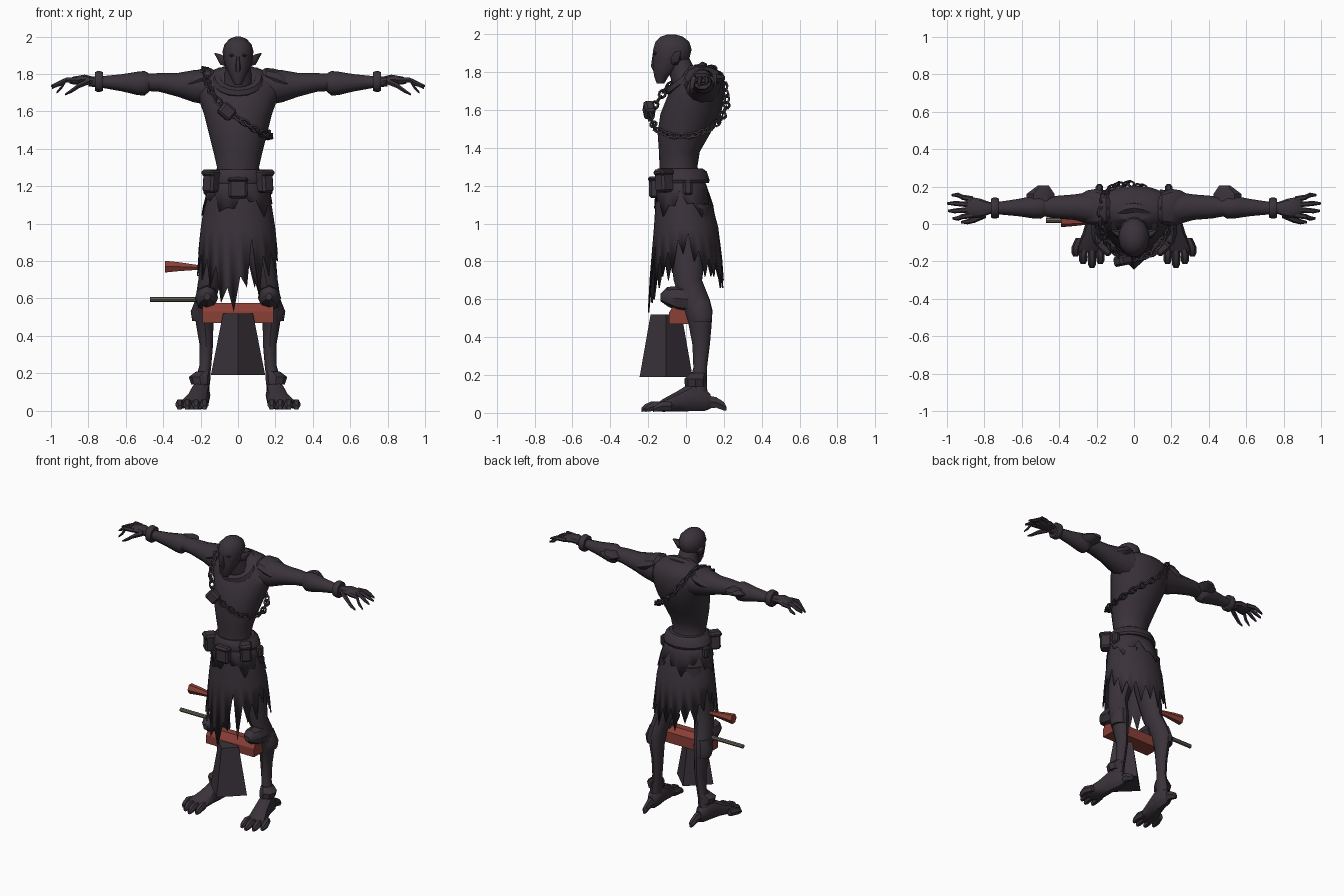
import bpy, bmesh, math
from mathutils import Vector, Matrix


def mat(name, c):
    m = bpy.data.materials.new(name)
    m.diffuse_color = (*c, 1)
    return m


DARK = mat("dark_plum", (.042, .033, .042))
RED = mat("brick_red", (.25, .05, .037))
ROD = mat("dull_metal", (.15, .13, .1))


def finish(name, bm, m=DARK, angle=35, thick=0):
    bmesh.ops.recalc_face_normals(bm, faces=bm.faces[:])
    me = bpy.data.meshes.new(name)
    bm.to_mesh(me)
    bm.free()
    ob = bpy.data.objects.new(name, me)
    bpy.context.collection.objects.link(ob)
    me.materials.append(m)
    if thick:
        ob.modifiers.new("thickness", 'SOLIDIFY').thickness = thick
    if angle:
        bpy.ops.object.select_all(action='DESELECT')
        ob.select_set(True)
        bpy.context.view_layer.objects.active = ob
        bpy.ops.object.shade_smooth_by_angle(angle=math.radians(angle))
    return ob


def loft(name, secs, axis='z', n=12, m=DARK, angle=35, turn=0, s=1):
    """Skin elliptical rings (x, y, z, ra, rb) along an axis; s=-1 mirrors in x."""
    bm = bmesh.new()
    rings = []
    for x, y, z, a, b in secs:
        ring = []
        for i in range(n):
            t = 2 * math.pi * i / n + turn
            u, v = a * math.cos(t), b * math.sin(t)
            d = {'z': (u, v, 0), 'x': (0, u, v), 'y': (u, 0, v)}[axis]
            ring.append(bm.verts.new((s * (x + d[0]), y + d[1], z + d[2])))
        rings.append(ring)
    for r, q in zip(rings, rings[1:]):
        for i in range(n):
            j = (i + 1) % n
            bm.faces.new((r[i], r[j], q[j], q[i]))
    bm.faces.new(rings[0])
    bm.faces.new(rings[-1])
    return finish(name, bm, m, angle)


def box(name, loc, size, rot=(0, 0, 0), m=DARK, bevel=.012):
    bm = bmesh.new()
    bmesh.ops.create_cube(bm, size=1)
    bmesh.ops.scale(bm, vec=size, verts=bm.verts[:])
    if bevel:
        bmesh.ops.bevel(bm, geom=bm.edges[:], offset=bevel, segments=1, affect='EDGES')
    R = Matrix.Rotation(rot[2], 4, 'Z') @ Matrix.Rotation(rot[1], 4, 'Y') @ Matrix.Rotation(rot[0], 4, 'X')
    bmesh.ops.transform(bm, matrix=Matrix.Translation(loc) @ R, verts=bm.verts[:])
    return finish(name, bm, m, 0)


def ring(name, M, R, r, sx=1, nu=10, nv=5):
    """Torus about local z, stretched along local x."""
    bm = bmesh.new()
    g = []
    for i in range(nu):
        t = 2 * math.pi * i / nu
        row = []
        for j in range(nv):
            p = 2 * math.pi * j / nv
            w = R + r * math.cos(p)
            row.append(bm.verts.new(M @ Vector((sx * w * math.cos(t), w * math.sin(t), r * math.sin(p)))))
        g.append(row)
    for i in range(nu):
        for j in range(nv):
            k, l = (i + 1) % nu, (j + 1) % nv
            bm.faces.new((g[i][j], g[k][j], g[k][l], g[i][l]))
    return finish(name, bm)


# torso, neck, collar
loft("torso", [(0, -.02, 1.2, .14, .12), (0, -.04, 1.3, .112, .1), (0, -.035, 1.38, .13, .108),
               (0, -.01, 1.48, .155, .14), (0, .025, 1.58, .18, .16), (0, .055, 1.68, .215, .15),
               (0, .08, 1.75, .235, .125), (0, .085, 1.8, .18, .1), (0, .075, 1.835, .1, .06)], n=16)
loft("neck", [(0, .04, 1.7, .1, .1), (0, -.01, 1.78, .075, .075), (0, -.04, 1.87, .06, .06)])
ring("collar", Matrix.Translation((0, .005, 1.765)) @ Matrix.Rotation(.65, 4, 'X'), .105, .028, 1.05, 16, 6)

# head with pointed mask, brow, nose and ears
loft("head", [(0, -.135, 1.74, .018, .02), (0, -.13, 1.78, .038, .04), (0, -.1, 1.82, .058, .075),
              (0, -.078, 1.87, .076, .098), (0, -.072, 1.92, .083, .104), (0, -.072, 1.96, .072, .092),
              (0, -.075, 1.988, .045, .06), (0, -.078, 2.0, .015, .02)], n=14)
loft("nose", [(0, -.155, 1.79, .012, .012), (0, -.168, 1.83, .018, .02), (0, -.165, 1.9, .01, .012)], n=6)
box("brow", (0, -.155, 1.9), (.1, .04, .02))
for s in (1, -1):
    loft("ear", [(.06, -.06, 1.865, .03, .03), (.095, -.05, 1.878, .02, .032), (.125, -.03, 1.91, .003, .004)],
         'x', 6, s=s)

# arms, cuffs, hands
for s in (1, -1):
    loft("upper_arm", [(.14, .085, 1.73, .1, .1), (.24, .085, 1.735, .085, .085), (.32, .09, 1.742, .068, .064),
                       (.42, .09, 1.755, .06, .05), (.5, .09, 1.755, .045, .045)], 'x', s=s)
    loft("forearm", [(.47, .09, 1.755, .045, .045), (.5, .09, 1.75, .062, .066), (.54, .09, 1.75, .06, .062),
                     (.62, .088, 1.753, .046, .046), (.72, .085, 1.757, .034, .032), (.8, .085, 1.76, .03, .026)],
         'x', s=s)
    loft("elbow_spike", [(.5, .11, 1.755, .07, .04), (.5, .16, 1.765, .075, .03), (.485, .205, 1.77, .03, .012)],
         'y', 6, s=s)
    loft("wrist_band", [(.722, .085, 1.76, .05, .052), (.735, .085, 1.76, .056, .058),
                        (.752, .085, 1.76, .056, .058), (.765, .085, 1.76, .05, .052)], 'x', 10, s=s)
    loft("palm", [(.76, .085, 1.76, .028, .024), (.82, .085, 1.772, .05, .026), (.88, .09, 1.765, .056, .022),
                  (.9, .09, 1.762, .05, .014)], 'x', 10, s=s)
    for y0, y1, x1, z1 in ((.048, .03, .97, 1.7), (.076, .07, .995, 1.725),
                           (.104, .11, 1.0, 1.735), (.132, .155, .975, 1.735)):
        loft("finger", [(.86, y0, 1.768, .016, .016), (.92, (y0 + y1) / 2, 1.768, .014, .014),
                        (.96 if x1 > .98 else .94, y1, (z1 + 1.765) / 2, .013, .013), (x1, y1, z1, .006, .007)],
             'x', 6, s=s)
    loft("thumb", [(.79, .055, 1.765, .022, .02), (.85, .025, 1.738, .018, .016), (.89, .012, 1.71, .014, .013),
                   (.925, .01, 1.69, .006, .006)], 'x', 6, s=s)
    # shoulder guard
    loft("shoulder_guard", [(.125, .08, 1.80, .05, .02), (.15, .085, 1.79, .085, .045), (.2, .09, 1.775, .098, .055),
                            (.25, .09, 1.755, .09, .05), (.285, .09, 1.74, .07, .04)], 'x', 10, s=s)

# skirt with torn hem
PROF = [(1.28, .118, .105, -.035), (1.17, .168, .138, -.02), (1.0, .197, .168, 0), (.75, .224, .195, .005), (.5, .23, .205, 0)]


def at(z):
    for a, b in zip(PROF, PROF[1:]):
        if z >= b[0]:
            t = (a[0] - z) / (a[0] - b[0])
            return [p + (q - p) * t for p, q in zip(a, b)]
    return PROF[-1]


def skirt(name, levels, hem, grow):
    bm = bmesh.new()
    n = len(hem)
    rows = []
    for k in range(len(levels) + 1):
        row = []
        for i in range(n):
            z = levels[k] if k < len(levels) else hem[i]
            _, rx, ry, cy = at(z)
            t = 2 * math.pi * i / n - math.pi / 2 - .1
            row.append(bm.verts.new((rx * grow * math.cos(t), cy + ry * grow * math.sin(t), z)))
        rows.append(row)
    for r, q in zip(rows, rows[1:]):
        for i in range(n):
            j = (i + 1) % n
            bm.faces.new((r[i], r[j], q[j], q[i]))
    finish(name, bm, angle=40, thick=.008)


low = [.53, .66, .6, .72, .74, .84, .8, .72, .72, .66, .7, .66, .72, .72, .8, .84, .72, .7, .66, .58]
gap = [.72, .93, .84, .86, .92, .95, .86, .82, .82, .8, .82, .82, .82, .86, .95, .92, .86, .82, .78, .66]
skirt("skirt", [1.28, 1.17, 1.08, .98], [z for p in zip(low, gap) for z in p], 1)
skirt("over_skirt", [1.26, 1.2], [1.1 + .045 * math.sin(i * 1.1) + (.03 if i % 2 else -.02) for i in range(28)], 1.04)
loft("belt", [(0, -.02, 1.215, .158, .14), (0, -.02, 1.23, .166, .145), (0, -.025, 1.275, .15, .135),
              (0, -.03, 1.29, .13, .12)], n=16)

# pouches on the belt
box("front_pouch", (0, -.165, 1.19), (.1, .06, .11))
box("front_pouch_flap", (0, -.168, 1.235), (.11, .068, .03))
for s in (1, -1):
    box("side_pouch", (s * .14, -.115, 1.225), (.075, .08, .12), (0, s * -.08, s * .7))
    box("side_pouch_flap", (s * .142, -.118, 1.27), (.083, .088, .035), (0, s * -.08, s * .7))
    box("hip_pouch", (s * .165, .01, 1.19), (.04, .05, .08), (0, 0, 0))

# legs, knee pads, feet
for s in (1, -1):
    loft("leg", [(.085, .02, 1.1, .085, .11), (.11, .01, .9, .085, .1), (.15, .01, .7, .062, .075),
                 (.172, .045, .6, .055, .08), (.18, .065, .54, .055, .075), (.178, .075, .46, .046, .06),
                 (.17, .08, .36, .037, .046), (.175, .075, .24, .032, .036), (.19, .065, .16, .038, .045),
                 (.195, .06, .08, .04, .055)], s=s)
    loft("knee_pad", [(.17, .01, .6, .06, .07), (.168, -.05, .605, .062, .065), (.166, -.1, .615, .05, .05),
                      (.165, -.135, .61, .018, .02)], 'y', 8, s=s)
    loft("calf_guard", [(.19, .08, .48, .055, .058), (.195, .075, .53, .058, .066), (.185, .07, .6, .04, .055)],
         'z', 10, s=s)
    loft("ankle_cuff", [(.2, .05, .14, .05, .056), (.205, .05, .18, .058, .058), (.185, .065, .21, .038, .045)],
         'z', 8, s=s)
    loft("foot", [(.19, .13, .06, .025, .04), (.192, .1, .07, .042, .062), (.2, .03, .085, .052, .08),
                  (.215, -.05, .06, .06, .055), (.235, -.12, .04, .072, .036), (.24, -.15, .03, .07, .024)],
         'y', 10, s=s)
    for x0, x1, y1 in ((.185, .18, -.215), (.225, .225, -.235), (.262, .272, -.215), (.292, .312, -.175)):
        loft("toe", [(x0, y1 + .1, .036, .02, .026), (x1, y1 + .05, .036, .023, .028), (x1, y1 + .018, .026, .021, .022),
                     (x1, y1, .016, .012, .012)], 'y', 6, s=s)
    loft("heel_spur", [(.19, .1, .06, .03, .04), (.187, .16, .055, .022, .032), (.185, .2, .035, .02, .026),
                       (.185, .215, .02, .008, .01)], 'y', 6, s=s)

# chain across chest and back
path = [(-.165, -.05, 1.76), (-.14, -.115, 1.7), (-.07, -.175, 1.61), (.02, -.185, 1.55), (.1, -.16, 1.5),
        (.158, -.08, 1.465), (.175, .03, 1.465), (.145, .13, 1.5), (.07, .19, 1.56), (-.03, .218, 1.64),
        (-.11, .205, 1.74), (-.165, .15, 1.82), (-.185, .05, 1.825)]
pts = [Vector(p) for p in path]
dense = []
for i in range(len(pts)):
    a, b = pts[i], pts[(i + 1) % len(pts)]
    dense += [a.lerp(b, k / 3) for k in range(3)]
for i, p in enumerate(dense):
    d = dense[(i + 1) % len(dense)] - p
    q = d.to_track_quat('X', 'Z').to_matrix().to_4x4()
    ring("chain_link", Matrix.Translation(p + d / 2) @ q @ Matrix.Rotation(math.pi / 2 * (i % 2) + .6, 4, 'X'),
         .017, .007, 1.45, 8, 4)
box("chain_clasp", (-.06, -.195, 1.6), (.085, .055, .075), (0, .7, .2))

# mallet-like block with tapered dark base
loft("tapered_base", [(0, -.105, .19, .145, .14), (0, -.105, .52, .08, .082)], n=4, angle=0)
bm = bmesh.new()
prof = [(-.09, .47), (.03, .47), (.03, .545), (-.01, .575), (-.06, .575), (-.09, .53)]
ends = [[bm.verts.new((x, y, z)) for y, z in prof] for x in (-.19, .19)]
bm.faces.new(ends[0])
bm.faces.new(ends[1])
for i in range(6):
    j = (i + 1) % 6
    bm.faces.new((ends[0][i], ends[0][j], ends[1][j], ends[1][i]))
finish("red_block", bm, RED, 0)

# side rod and flared red handle
loft("side_rod", [(-.47, .02, .595, .014, .014), (-.16, .02, .595, .014, .014)], 'x', 8, ROD)
loft("flared_handle", [(-.39, .015, .77, .032, .036), (-.32, .015, .77, .026, .028), (-.2, .015, .765, .013, .013)],
     'x', 6, RED, 0)
